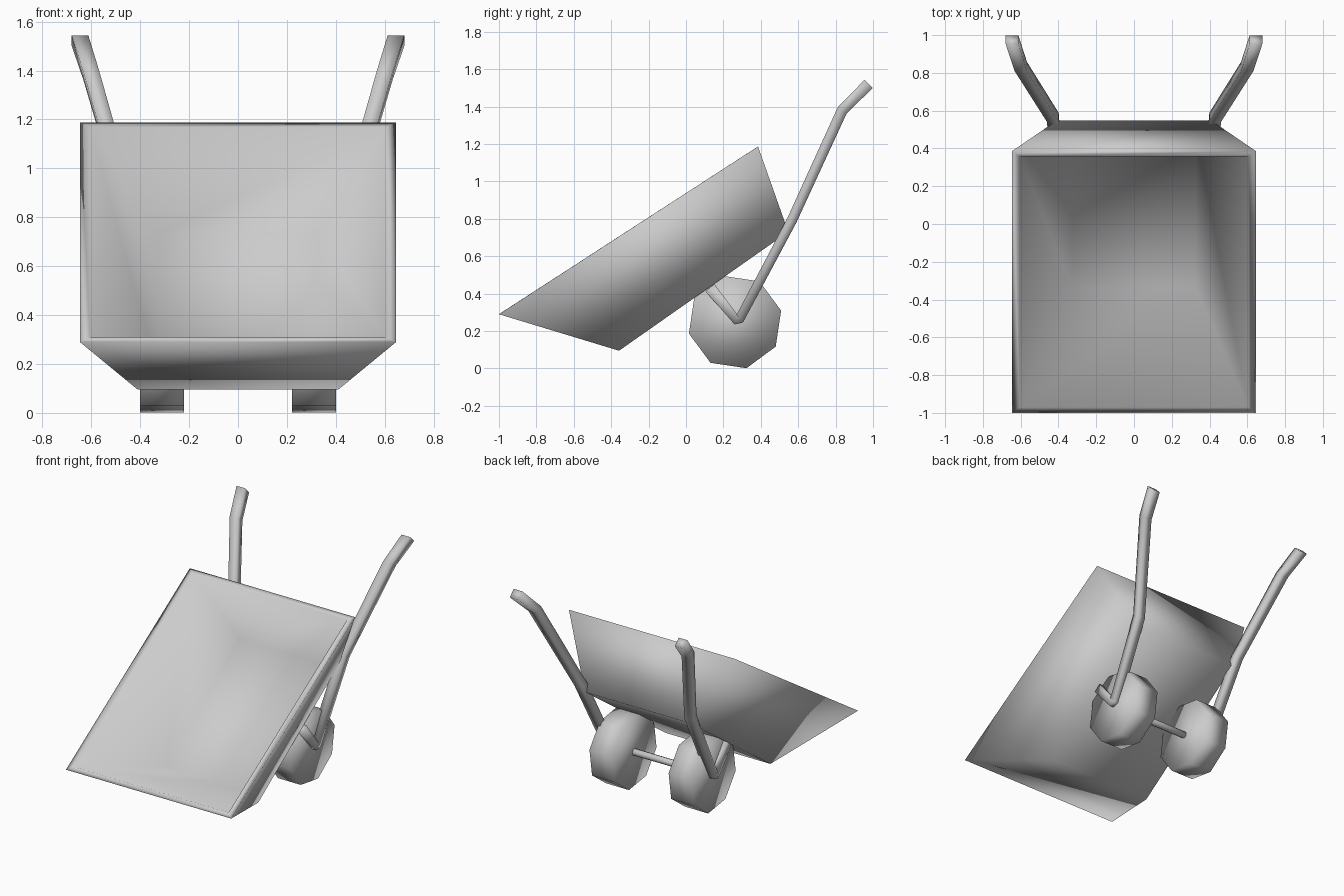
import bpy, bmesh, math
from mathutils import Vector

if "Cube" in bpy.data.objects:
    bpy.data.objects.remove(bpy.data.objects["Cube"])


def make_object(name, bm):
    bmesh.ops.recalc_face_normals(bm, faces=bm.faces)
    mesh = bpy.data.meshes.new(name)
    bm.to_mesh(mesh)
    bm.free()
    for p in mesh.polygons:
        p.use_smooth = True
    ob = bpy.data.objects.new(name, mesh)
    bpy.context.collection.objects.link(ob)
    return ob


# Skin a series of four-cornered loops and cap both ends
def loft(name, loops):
    bm = bmesh.new()
    rings = [[bm.verts.new(c) for c in l] for l in loops]
    for a, b in zip(rings, rings[1:]):
        for i in range(4):
            j = (i + 1) % 4
            bm.faces.new((a[i], a[j], b[j], b[i]))
    bm.faces.new(rings[0][::-1])
    bm.faces.new(rings[-1])
    return make_object(name, bm)


# Tub: tilted hollow tray lofted through four rectangular loops
def rect(hw, front, back):
    return [(-hw, *front), (hw, *front), (hw, *back), (-hw, *back)]


loft("tub", [
    rect(0.41, (-0.358, 0.095), (0.547, 0.73)),    # outer floor
    rect(0.647, (-1.0, 0.29), (0.385, 1.187)),     # outer rim
    rect(0.605, (-0.97, 0.310), (0.357, 1.169)),   # inner rim
    rect(0.325, (-0.335, 0.148), (0.488, 0.730)),  # inner floor
])


# Cylinder lying along x, with its corners turned by an angle in the yz plane
def x_cylinder(name, x, radius, width, sides, angle):
    bm = bmesh.new()
    bmesh.ops.create_cone(bm, cap_ends=True, segments=sides, radius1=radius,
                          radius2=radius, depth=width)
    c, s = math.cos(angle), math.sin(angle)
    for v in bm.verts:
        px, py, pz = v.co
        v.co = Vector((pz, px * c - py * s, px * s + py * c))
    ob = make_object(name, bm)
    ob.location = (x, 0.262, 0.248)


# Handle and leg: one bent bar per side; each point is x, y, z, half width, half depth
PATH = [(0.40, 0.128, 0.432, 0.030, 0.031), (0.405, 0.268, 0.261, 0.030, 0.027),
        (0.405, 0.288, 0.267, 0.030, 0.027), (0.43, 0.565, 0.790, 0.031, 0.027),
        (0.60, 0.835, 1.380, 0.033, 0.029), (0.646, 0.977, 1.522, 0.034, 0.031)]


def handle(name, side):
    loops = []
    for i, (x, y, z, hw, hd) in enumerate(PATH):
        here = Vector((y, z))
        t = Vector((0, 0))
        for a, b in ((i - 1, i), (i, i + 1)):
            if a >= 0 and b < len(PATH):
                t += (Vector(PATH[b][1:3]) - Vector(PATH[a][1:3])).normalized()
        t.normalize()
        n = Vector((-t.y, t.x)) * hd
        loops.append([(side * (x + sx * hw), *(here + n * sn))
                      for sx, sn in ((-1, -1), (1, -1), (1, 1), (-1, 1))])
    loft(name, loops)


for label, side in (("left", -1), ("right", 1)):
    x_cylinder(label + "_wheel", 0.31 * side, 0.254, 0.18, 8, math.radians(14))
    handle(label + "_handle", side)

# Axle between the wheels
x_cylinder("axle", 0, 0.024, 0.78, 8, 0)
